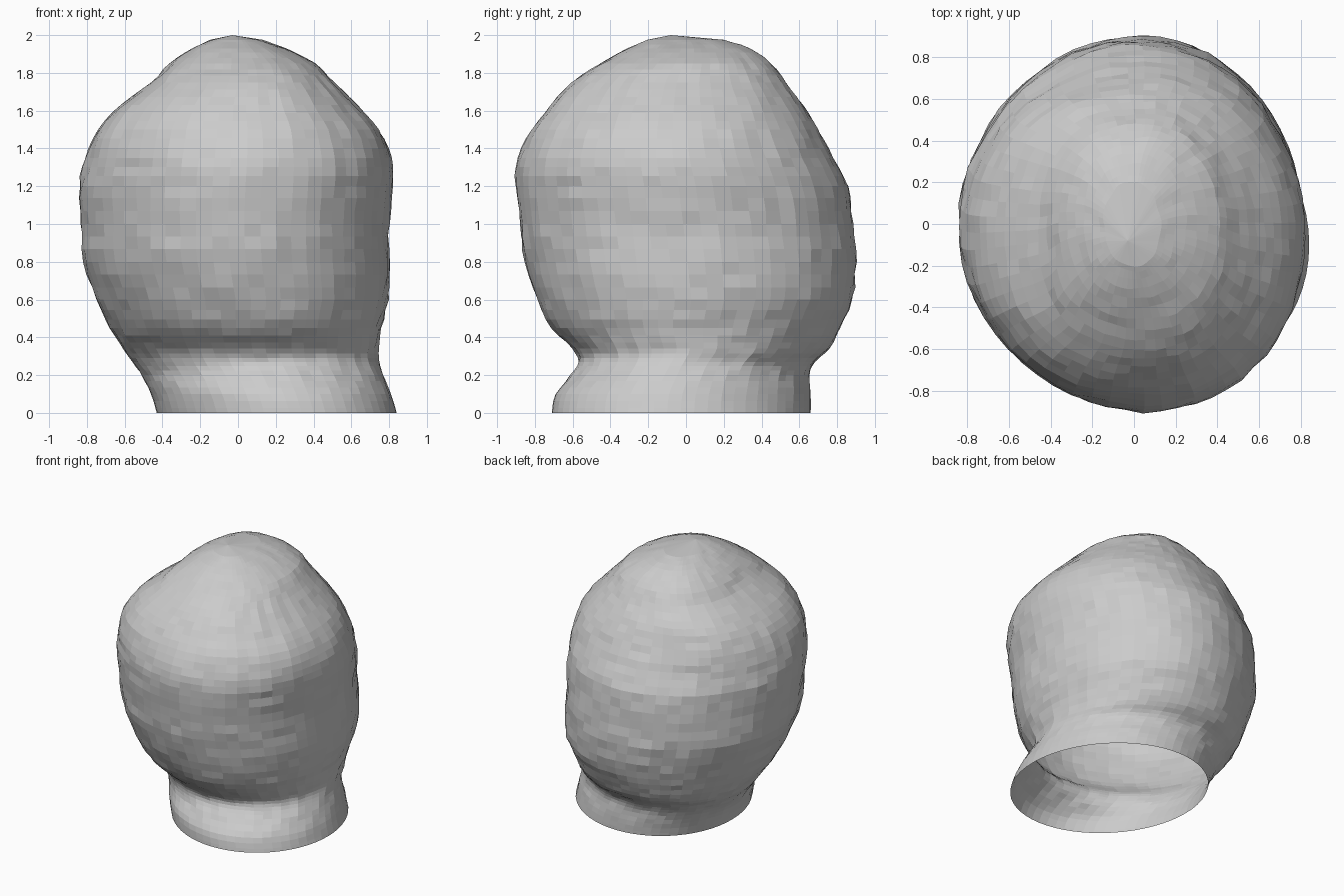
import bpy, bmesh, math
from mathutils import Vector, noise

if "Cube" in bpy.data.objects:
    bpy.data.objects.remove(bpy.data.objects["Cube"])

# Head outline: z, x left, x right, y front, y back
OUTLINE = [
    (0.00, -0.43, 0.84, -0.71, 0.66), (0.10, -0.46, 0.81, -0.69, 0.66),
    (0.20, -0.51, 0.77, -0.61, 0.655), (0.27, -0.56, 0.745, -0.57, 0.68),
    (0.34, -0.61, 0.74, -0.60, 0.76), (0.45, -0.68, 0.76, -0.71, 0.82),
    (0.60, -0.75, 0.795, -0.79, 0.88), (0.80, -0.82, 0.805, -0.85, 0.90),
    (1.00, -0.83, 0.80, -0.88, 0.885), (1.20, -0.84, 0.82, -0.90, 0.855),
    (1.35, -0.81, 0.81, -0.885, 0.78), (1.50, -0.74, 0.75, -0.815, 0.70),
    (1.63, -0.62, 0.63, -0.72, 0.62), (1.75, -0.46, 0.51, -0.605, 0.53),
    (1.85, -0.36, 0.41, -0.455, 0.45), (1.93, -0.24, 0.25, -0.31, 0.34),
    (1.975, -0.14, 0.13, -0.20, 0.20),
]
SIDES, STEPS = 60, 3


def spline(a, b, c, d, t):
    """Smooth value between b and c."""
    return b + 0.5 * t * (c - a + t * (2*a - 5*b + 4*c - d + t * (3*(b - c) + d - a)))


def smooth_rows(rows):
    out, last = [], len(rows) - 1
    for i in range(last):
        a, b, c, d = rows[max(i-1, 0)], rows[i], rows[i+1], rows[min(i+2, last)]
        for s in range(STEPS):
            out.append([spline(*p, s / STEPS) for p in zip(a, b, c, d)])
    return out + [list(rows[last])]


def ramp(z, low, high):
    return min(1, max(0, (z - low) / (high - low)))


bm = bmesh.new()
rings = []
for z, x0, x1, y0, y1 in smooth_rows(OUTLINE):
    cx, cy = (x0 + x1) / 2, (y0 + y1) / 2
    rx, ry = (x1 - x0) / 2, (y1 - y0) / 2
    head = ramp(z, 0.25, 0.6)                   # neck below, head above
    top = ramp(z, 1.3, 1.65)
    twist = -0.11 + 0.09 * head                 # slanted neck section
    ring = []
    for i in range(SIDES):
        a = math.tau * i / SIDES
        u, v = math.cos(a), math.sin(a + twist)
        # fuller left corners near the crown
        corner = math.sin(2 * a) ** 2
        full = 1 + top * corner * (0.08 if u < 0 else 0.01)
        # skull is slightly narrower behind, and skewed to one side
        narrow = 1 - 0.03 * head * max(0, v) ** 2
        x = cx + rx * u * full * narrow + 0.06 * head * rx * v * v
        y = cy + ry * v * full
        # soft lumps like a hand-modelled surface
        lump = 0.008 * noise.noise(Vector((x, y, z)) * 5) * head
        lump += 0.012 * noise.noise(Vector((x, y, z)) * 13) * ramp(z, 0, 0.2)
        ring.append(bm.verts.new((x + lump * u, y + lump * v, z)))
    rings.append(ring)

# Skin the rings, leaving the neck open underneath
for low, high in zip(rings, rings[1:]):
    for i in range(SIDES):
        j = (i + 1) % SIDES
        bm.faces.new((low[i], low[j], high[j], high[i]))
crown = bm.verts.new((-0.03, -0.08, 2.0))
for i in range(SIDES):
    bm.faces.new((rings[-1][i], rings[-1][(i + 1) % SIDES], crown))

mesh = bpy.data.meshes.new("head")
bm.to_mesh(mesh)
bm.free()
head_obj = bpy.data.objects.new("head_with_open_neck", mesh)
bpy.context.collection.objects.link(head_obj)
